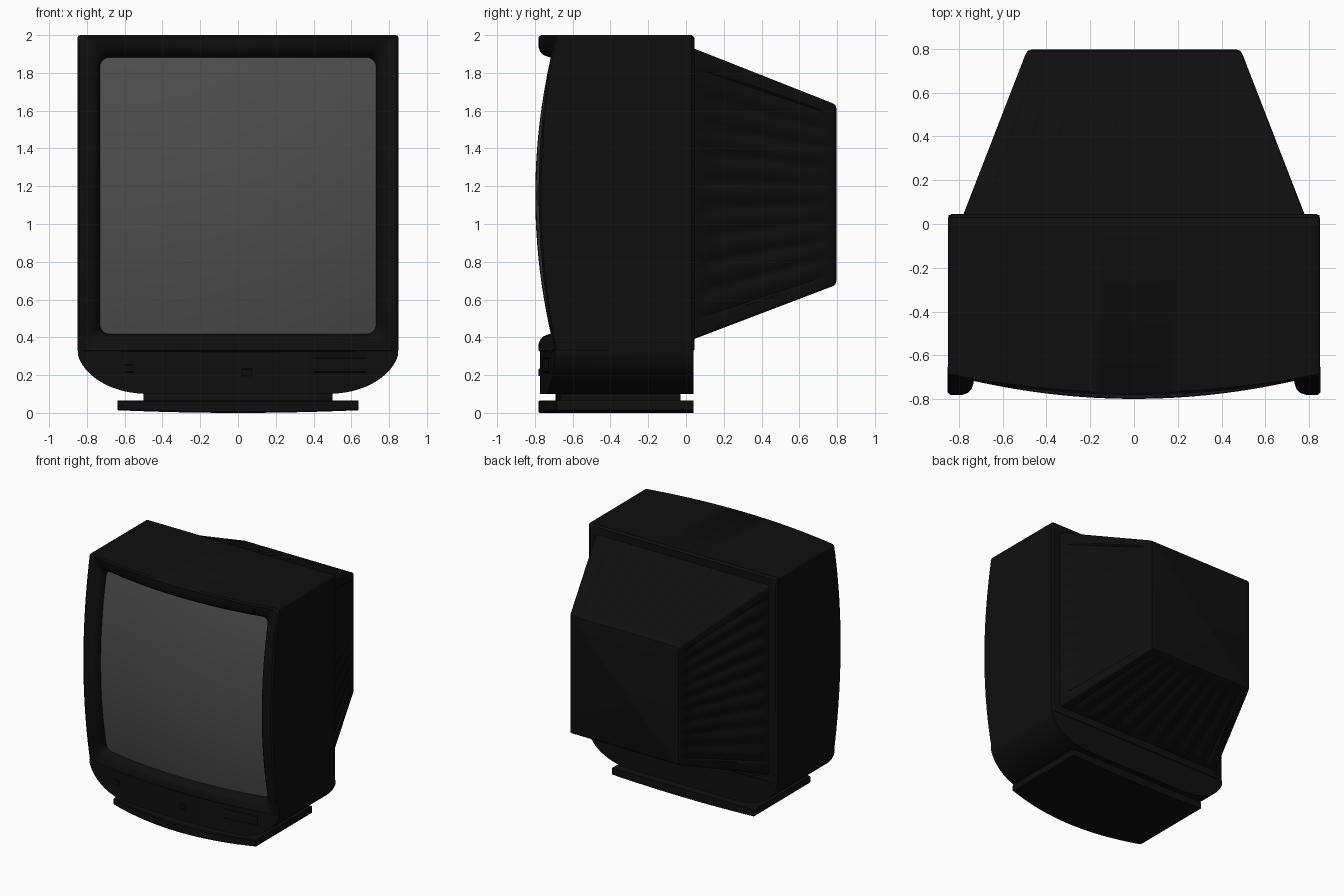
import bpy, bmesh, math

if "Cube" in bpy.data.objects:
    bpy.data.objects.remove(bpy.data.objects["Cube"])

def material(name, v):
    m = bpy.data.materials.new(name)
    m.diffuse_color = (v, v, v, 1)
    m.use_nodes = True
    m.node_tree.nodes["Principled BSDF"].inputs["Base Color"].default_value = m.diffuse_color
    return m

BLACK = material("black plastic", 0.0045)
GLASS = material("grey glass", 0.075)

def finish(name, bm, mat, angle=35):
    bmesh.ops.recalc_face_normals(bm, faces=bm.faces)
    me = bpy.data.meshes.new(name)
    bm.to_mesh(me)
    bm.free()
    me.materials.append(mat)
    ob = bpy.data.objects.new(name, me)
    bpy.context.collection.objects.link(ob)
    bpy.ops.object.select_all(action='DESELECT')
    ob.select_set(True)
    bpy.context.view_layer.objects.active = ob
    bpy.ops.object.shade_smooth_by_angle(angle=math.radians(angle))
    return ob

def round_rect(r, n, k=5):
    """Rounded square of half size 1: list of (u, v, side, fraction)."""
    pts = []
    for s in range(4):
        a0 = s * math.pi / 2
        c, d = round(math.cos(a0)), round(math.sin(a0))
        for i in range(1, n):
            f = -1 + 2 * i / n
            h = f * (1 - r)
            pts.append((c - d * h, d + c * h, s, f))
        for i in range(k + 1):
            a = i / k * math.pi / 2
            p, q = 1 - r + r * math.cos(a), 1 - r + r * math.sin(a)
            pts.append((c * p - d * q, d * p + c * q, s, 2))
    return pts

def loft(name, rings, mat, n=24, groove=None, angle=35):
    """rings: (half width, half height, centre z, corner radius, y function or value, groove depth)"""
    bm = bmesh.new()
    loops = []
    for hw, hh, zc, r, y, g in rings:
        loop = []
        for u, v, s, f in round_rect(r, n):
            x, z = u * hw, v * hh
            if g and abs(f) < 1:
                cut = g * groove(s, f)
                x -= cut * (1, 0, -1, 0)[s]
                z -= cut * (0, 1, 0, -1)[s]
            loop.append(bm.verts.new((x, y(u, v) if callable(y) else y, zc + z)))
        loops.append(loop)
    for a, b in zip(loops, loops[1:]):
        m = len(a)
        for i in range(m):
            bm.faces.new((a[i], a[(i + 1) % m], b[(i + 1) % m], b[i]))
    bm.faces.new(loops[0])
    bm.faces.new(loops[-1])
    return finish(name, bm, mat, angle)

def columns(name, x0, x1, low, high, front, back, mat, n=40, bevel=0):
    """Block swept along x, with lower edge and front given as functions of x."""
    bm = bmesh.new()
    loops = []
    for i in range(n + 1):
        x = x0 + (x1 - x0) * (0.5 - 0.5 * math.cos(math.pi * i / n))
        zl, yf, e = low(x), front(x), bevel
        sec = [(yf, zl + e), (yf, high - e), (yf + e, high), (back, high), (back, zl), (yf + e, zl)]
        loops.append([bm.verts.new((x, y, z)) for y, z in sec])
    for a, b in zip(loops, loops[1:]):
        for j in range(6):
            k = (j + 1) % 6
            bm.faces.new((a[j], a[k], b[k], b[j]))
    bm.faces.new(loops[0])
    bm.faces.new(loops[-1])
    return finish(name, bm, mat)

# Cabinet shell with curved, rolled-in bezel
def bezel(off):
    return lambda u, v: -0.78 + off + 0.085 * u * u * v * v

loft("cabinet", [
    (0.835, 0.825, 1.16, 0.02, 0.045, 0),
    (0.848, 0.84, 1.16, 0.02, 0.03, 0),
    (0.85, 0.84, 1.16, 0.02, bezel(0.012), 0),
    (0.838, 0.83, 1.16, 0.03, bezel(0), 0),
    (0.785, 0.785, 1.15, 0.05, bezel(0), 0),
    (0.76, 0.762, 1.15, 0.06, bezel(0.008), 0),
    (0.742, 0.745, 1.15, 0.06, bezel(0.025), 0),
    (0.732, 0.733, 1.15, 0.07, bezel(0.055), 0),
    (0.728, 0.728, 1.15, 0.07, bezel(0.09), 0),
    (0.728, 0.728, 1.15, 0.07, -0.58, 0),
], BLACK, angle=40)

# Bulging picture tube
def tube(s):
    return lambda u, v: -0.798 + 0.082 * s * s * (u * u + v * v)

scales = [1, 0.93, 0.85, 0.75, 0.65, 0.55, 0.45, 0.35, 0.25, 0.15, 0.06]
loft("screen", [(0.732, 0.732, 1.15, 0.07, -0.59, 0)] +
     [(0.732 * s, 0.732 * s, 1.15, 0.07, tube(s), 0) for s in scales], GLASS)

# Tapered rear housing with fanned vent grooves on its sides
def vents(s, f):
    if abs(f) > 0.9:
        return 0
    depth = 0.35 if s == 1 else 1
    return depth * (0.5 + 0.5 * math.cos(math.pi * (f / 0.9 * 9 + 1 + 0))) ** 1.5 if abs(f) < 0.9 else 0

def taper(t, g=0):
    return (0.78 - 0.285 * t, 0.77 - 0.285 * t, 1.16 - 0.005 * t, 0.025, 0.04 + 0.735 * t, g)

loft("rear_housing", [taper(0), taper(0.06), taper(0.12, 0.018), taper(0.5, 0.016),
     taper(0.85, 0.012), taper(0.95), taper(1),
     (0.485, 0.475, 1.155, 0.03, 0.79, 0), (0.465, 0.455, 1.155, 0.03, 0.797, 0)],
     BLACK, n=90, groove=vents, angle=30)

# Chin under the bezel, curving in to the foot
def curve(off, sag=0.08):
    return lambda x: off + sag * (x / 0.85) ** 2

def chin_low(x):
    a = max(0, (abs(x) - 0.45) / 0.4)
    return 0.325 - 0.225 * max(0, 1 - a ** 2.3) ** 0.6

columns("chin", -0.847, 0.847, chin_low, 0.335, curve(-0.772), 0.04, BLACK, n=64)

# Chin details: control door, power button, sensor
columns("control_door", 0.4, 0.68, lambda x: 0.215, 0.29, curve(-0.778), -0.66, BLACK, 10, 0.003)
columns("power_button", 0.02, 0.075, lambda x: 0.195, 0.235, curve(-0.782), -0.74, BLACK, 6, 0.004)
columns("sensor_window", -0.6, -0.55, lambda x: 0.215, 0.255, curve(-0.778), -0.70, BLACK, 6, 0.003)

# Swivel neck and foot
columns("neck", -0.5, 0.5, lambda x: 0.05, 0.12, curve(-0.69), -0.03, BLACK)
columns("foot", -0.637, 0.637, lambda x: 0.014 * (x / 0.637) ** 2, 0.066, curve(-0.78, 0.17), 0.04, BLACK, 40, 0.006)
